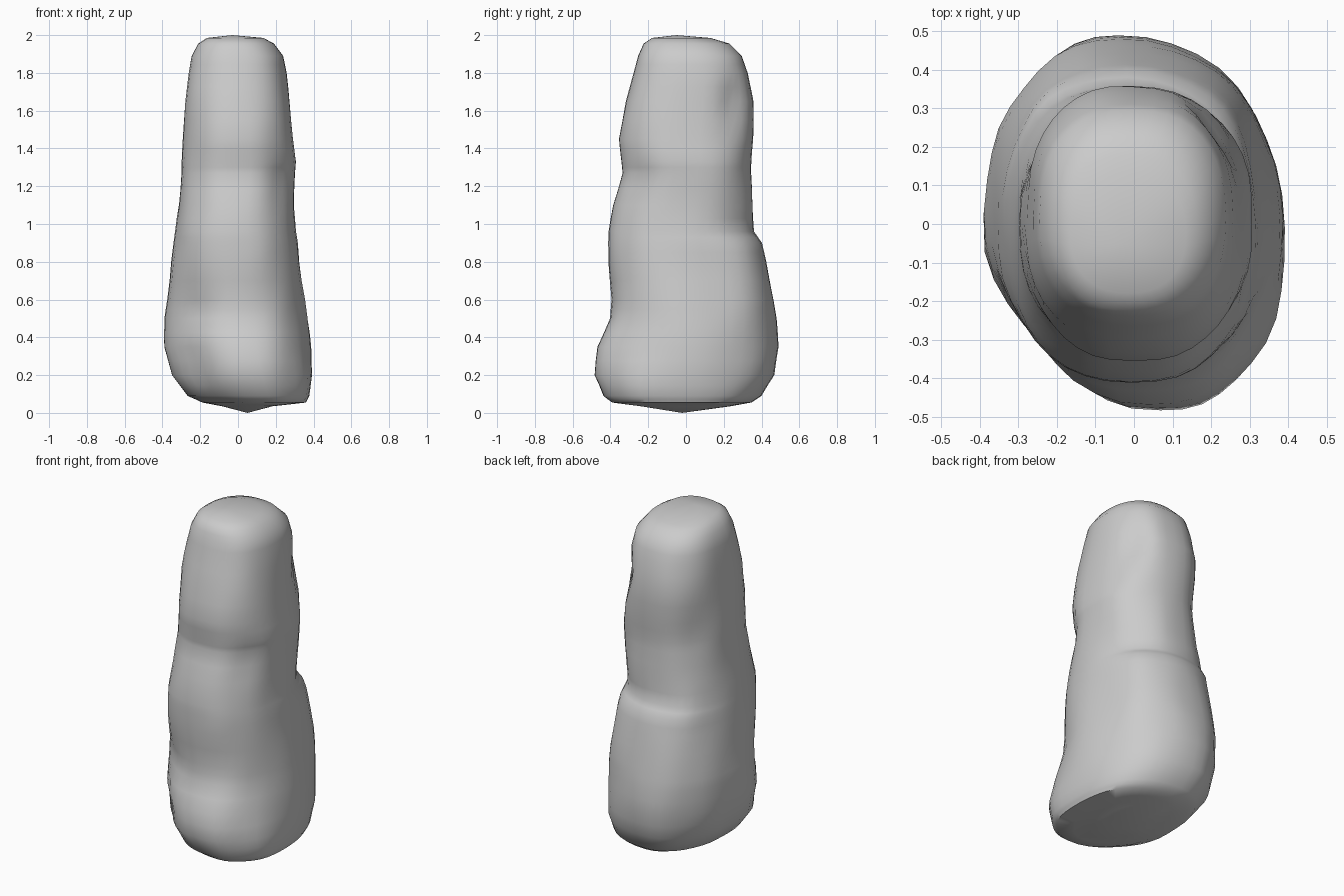
import bpy, bmesh, math
from mathutils import Vector, noise

SEG = 40
# Cross-sections: z, x min, x max, y min, y max, squareness
RINGS = [
    (0.035, -0.08, 0.18, -0.24, 0.24, 2.1),
    (0.055, -0.19, 0.36, -0.39, 0.345, 2.25),
    (0.09, -0.27, 0.378, -0.44, 0.40, 2.25),
    (0.20, -0.35, 0.392, -0.488, 0.47, 2.15),
    (0.35, -0.39, 0.385, -0.47, 0.489, 2.1),
    (0.50, -0.388, 0.368, -0.405, 0.478, 2.15),
    (0.60, -0.375, 0.357, -0.395, 0.463, 2.2),
    (0.80, -0.355, 0.327, -0.412, 0.425, 2.25),
    (0.90, -0.34, 0.315, -0.412, 0.402, 2.3),
    (0.96, -0.33, 0.305, -0.408, 0.362, 2.3),
    (1.10, -0.31, 0.298, -0.385, 0.353, 2.3),
    (1.27, -0.298, 0.303, -0.337, 0.348, 2.35),
    (1.33, -0.296, 0.307, -0.342, 0.349, 2.35),
    (1.45, -0.29, 0.293, -0.354, 0.355, 2.35),
    (1.65, -0.278, 0.270, -0.32, 0.356, 2.4),
    (1.80, -0.262, 0.255, -0.28, 0.327, 2.4),
    (1.89, -0.245, 0.238, -0.255, 0.295, 2.4),
    (1.955, -0.21, 0.19, -0.225, 0.23, 2.35),
    (1.985, -0.165, 0.135, -0.18, 0.13, 2.3),
]
# Dents and bulges: angle in degrees, z, depth, angular spread, z spread
DENTS = [
    (42, 1.63, 0.035, 18, 0.09),
    (52, 0.98, 0.022, 22, 0.07),
    (50, 0.68, -0.015, 25, 0.20),
    (-125, 0.55, 0.025, 20, 0.09),
    (-135, 0.26, 0.045, 22, 0.20),
    (-40, 1.22, 0.02, 20, 0.12),
    (-65, 0.30, -0.012, 22, 0.12),
    (-28, 0.15, -0.014, 18, 0.14),
    (130, 0.98, -0.012, 18, 0.12),
    (140, 1.35, 0.015, 20, 0.15),
    (20, 0.55, 0.015, 14, 0.25),
]


def section(z):
    """Blend neighbouring cross-sections at height z."""
    for a, b in zip(RINGS, RINGS[1:]):
        if z <= b[0]:
            t = (z - a[0]) / (b[0] - a[0])
            return [p + (q - p) * t for p, q in zip(a, b)]
    return RINGS[-1]


def spow(v, p):
    return math.copysign(abs(v) ** p, v)


def surface_point(z, ang):
    _, x0, x1, y0, y1, n = section(z)
    c, s = spow(math.cos(ang), 2 / n), spow(math.sin(ang), 2 / n)
    # the base is skewed: front bulge to the right, back bulge to the left
    skew = 0.10 * max(0.0, 1 - z / 1.0)
    x = (x0 + x1) / 2 + c * (x1 - x0) / 2 - skew * s * (1 - abs(c)) * 0.6
    y = (y0 + y1) / 2 + s * (y1 - y0) / 2
    depth = 0.0
    for a, dz, d, sa, sz in DENTS:
        da = (math.degrees(ang) - a + 180) % 360 - 180
        depth += d * math.exp(-(da / sa) ** 2 - ((z - dz) / sz) ** 2)
    # gentle weathering
    fade = min(1.0, (2 - z) * 4)
    depth += 0.009 * fade * noise.noise(Vector((x * 6, y * 6, z * 3.5)))
    return Vector((x - depth * math.cos(ang), y - depth * math.sin(ang), z))


# Heights: every listed section plus midpoints
zs = []
for a, b in zip(RINGS, RINGS[1:]):
    zs += [a[0], (a[0] + b[0]) / 2]
zs.append(RINGS[-1][0])

# Stone pillar body
bm = bmesh.new()
loops = [[bm.verts.new(surface_point(z, math.tau * i / SEG)) for i in range(SEG)] for z in zs]
for lo, hi in zip(loops, loops[1:]):
    for i in range(SEG):
        j = (i + 1) % SEG
        bm.faces.new((lo[i], lo[j], hi[j], hi[i]))

# Closed underside and crown
bottom = bm.verts.new((0.05, -0.02, 0.0))
crown = bm.verts.new((-0.03, -0.05, 2.0))
for i in range(SEG):
    j = (i + 1) % SEG
    bm.faces.new((bottom, loops[0][j], loops[0][i]))
    bm.faces.new((crown, loops[-1][i], loops[-1][j]))
bmesh.ops.recalc_face_normals(bm, faces=bm.faces[:])

mesh = bpy.data.meshes.new("stone_pillar")
bm.to_mesh(mesh)
bm.free()
pillar = bpy.data.objects.new("stone_pillar", mesh)
bpy.context.collection.objects.link(pillar)
bpy.context.view_layer.objects.active = pillar
pillar.select_set(True)
bpy.ops.object.shade_smooth_by_angle(angle=math.radians(50))
